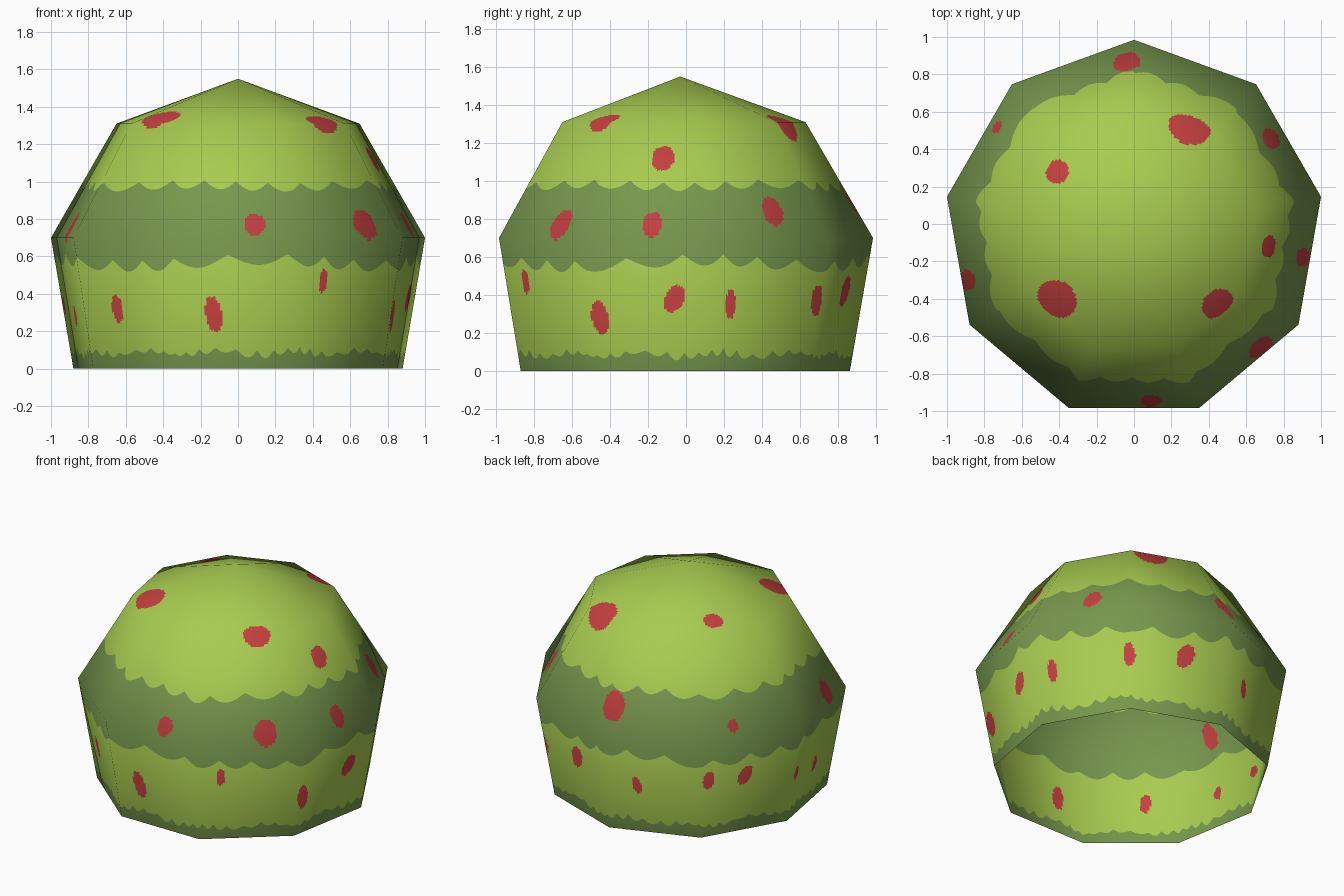
import bpy, math
from math import sin, cos, radians, pi
from mathutils import Vector

if "Cube" in bpy.data.objects:
    bpy.data.objects.remove(bpy.data.objects["Cube"])

SIDES, PER_SIDE = 9, 54
COLS = SIDES * PER_SIDE
CENTRE_Y = -0.0306
# profile knots: corner radius, height; and smooth shading normals (radial, up)
PROFILE = [(0.8936, 0.0), (1.0154, 0.70), (0.66, 1.31), (0.0, 1.55)]
NORMALS = [(0.985, -0.17), (0.98, 0.18), (0.63, 0.755), (0.0, 1.0)]


def along(table, z):
    """Interpolate a pair of values along the profile height."""
    i = 0 if z <= 0.70 else 1 if z <= 1.31 else 2
    z0, z1 = PROFILE[i][1], PROFILE[i + 1][1]
    f = (z - z0) / (z1 - z0)
    return [a + (b - a) * f for a, b in zip(table[i], table[i + 1])]


def flat_dir(u):
    """Point on a unit nine-sided ring, u counted in sides."""
    k = math.floor(u)
    a, b = radians(90 + 40 * k), radians(130 + 40 * k)
    return Vector((cos(a), sin(a), 0)).lerp(Vector((cos(b), sin(b), 0)), u - k)


def shell(u, z):
    p = flat_dir(u) * along(PROFILE, z)[0]
    return Vector((p.x, p.y + CENTRE_Y, z))


def side_of(x, y):
    """Side coordinate u of a plan position."""
    az = math.atan2(y - CENTRE_Y, x)
    t = ((math.degrees(az) - 90) / 40) % SIDES
    k = math.floor(t)
    off = radians((t - k) * 40 - 20)
    return k + 0.5 + math.tan(off) / (2 * math.tan(radians(20)))


# scalloped paint borders
def scallop(a, n, phase):
    return 0.5 - abs(sin(n * a / 2 + phase))


def border_low(a):
    big = 0.6 + 0.4 * sin(7 * a + 1) * sin(11 * a)
    return 0.088 + 0.05 * big * scallop(a + 0.03 * sin(9 * a), 64, 0.3) + 0.012 * sin(13 * a)


def border_mid(a):
    return 0.567 + 0.06 * scallop(a + 0.05 * sin(5 * a), 24, 0.5) + 0.018 * sin(4 * a + 1)


def border_high(a):
    return 0.978 + 0.045 * scallop(a + 0.05 * sin(4 * a), 26, 0.2) + 0.008 * sin(5 * a)


# spots: x, y, height, half width, half length, tilt in degrees
SPOTS = [
    (0.09, -0.95, 0.77, .056, .065, 0), (0.68, -0.66, 0.77, .075, .088, 0),
    (-0.13, -0.91, 0.29, .043, .10, 9), (-0.65, -0.66, 0.32, .036, .077, 4),
    (0.455, -0.84, 0.47, .030, .062, 0), (-0.89, -0.30, 0.755, .056, .085, 0),
    (-0.41, -0.40, 1.338, .11, .10, 0), (0.45, -0.43, 1.32, .09, .08, 0),
    (0.72, -0.12, 1.12, .06, .074, 0), (0.30, 0.52, 1.31, .115, .10, 0),
    (0.91, -0.18, 0.77, .052, .075, 0), (0.74, 0.46, 0.84, .06, .085, 0),
    (0.82, -0.45, 0.28, .045, .09, 9), (0.93, -0.06, 0.38, .05, .078, -30),
    (0.90, 0.24, 0.35, .030, .077, 4), (0.63, 0.70, 0.37, .037, .08, 0),
    (0.27, 0.84, 0.42, .055, .085, -25), (-0.21, 0.86, 0.35, .030, .06, 15),
    (-0.635, 0.657, 0.43, .042, .068, 0), (-0.77, 0.44, 0.42, .046, .072, -25),
    (-0.93, 0.09, 0.34, .030, .045, -10), (-0.88, -0.20, 0.28, .030, .055, -10),
    (-0.04, 0.86, 0.875, .072, .10, 0), (-0.73, 0.515, 0.785, .034, .045, 0),
    (-0.41, 0.28, 1.3525, .064, .064, 0),
]
spot_frames = []
for x, y, z, half_w, half_l, tilt in SPOTS:
    u = side_of(x, y)
    across = (shell(u + 0.02, z) - shell(u - 0.02, z)).normalized()
    up = (shell(u, z + 0.06) - shell(u, z - 0.06))
    up = (up - across * up.dot(across)).normalized()
    t = radians(tilt)
    spot_frames.append((shell(u, z), (across * cos(t) + up * sin(t)) / half_w,
                        (up * cos(t) - across * sin(t)) / half_l))


def in_spot(p):
    for c, a, b in spot_frames:
        d = p - c
        if d.length_squared < 0.02 and d.dot(a) ** 2 + d.dot(b) ** 2 < 1:
            return True
    return False


# shell grid, with rows that follow the paint borders
ROWS = [7, 36, 10, 20, 28, 44]
BAND_COLOUR = [1, 0, 1, 1, 0, 0]
row_colour = [c for n, c in zip(ROWS, BAND_COLOUR) for _ in range(n)]
TOTAL = len(row_colour)
verts, normals, faces, colours = [], [], [], []
for i in range(COLS):
    u = i / PER_SIDE
    d = flat_dir(u)
    a = 2 * pi * i / COLS
    knots = [0, border_low(a), border_mid(a), 0.70, border_high(a), 1.31, 1.55]
    for k, n in enumerate(ROWS):
        for j in range(n):
            z = knots[k] + (knots[k + 1] - knots[k]) * j / n
            verts.append(shell(u, z))
            nr, nz = along(NORMALS, z)
            normals.append(Vector((d.x * nr, d.y * nr, nz)).normalized())
apex = len(verts)
verts.append(Vector((0, CENTRE_Y, 1.55)))
normals.append(Vector((0, 0, 1)))
for i in range(COLS):
    a, b = i * TOTAL, (i + 1) % COLS * TOTAL
    for j in range(TOTAL):
        if j < TOTAL - 1:
            f = (a + j, b + j, b + j + 1, a + j + 1)
        else:
            f = (a + j, b + j, apex)
        mid = sum((verts[v] for v in f), Vector()) / len(f)
        faces.append(f)
        colours.append(2 if in_spot(mid) else row_colour[j])

mesh = bpy.data.meshes.new("bush_shell")
mesh.from_pydata(verts, [], faces)
for name, col in (("light leaf green", (0.39, 0.60, 0.08, 1)),
                  ("dark leaf green", (0.185, 0.31, 0.075, 1)),
                  ("berry red", (0.56, 0.05, 0.05, 1))):
    mat = bpy.data.materials.new(name)
    mat.diffuse_color = col
    mat.use_nodes = True
    mat.node_tree.nodes["Principled BSDF"].inputs["Base Color"].default_value = mat.diffuse_color
    mesh.materials.append(mat)
mesh.polygons.foreach_set("material_index", colours)
mesh.polygons.foreach_set("use_smooth", [True] * len(faces))
mesh.update()
# shade as one smooth low-poly dome
mesh.normals_split_custom_set_from_vertices(normals)
bush = bpy.data.objects.new("bush_shell", mesh)
bpy.context.collection.objects.link(bush)
